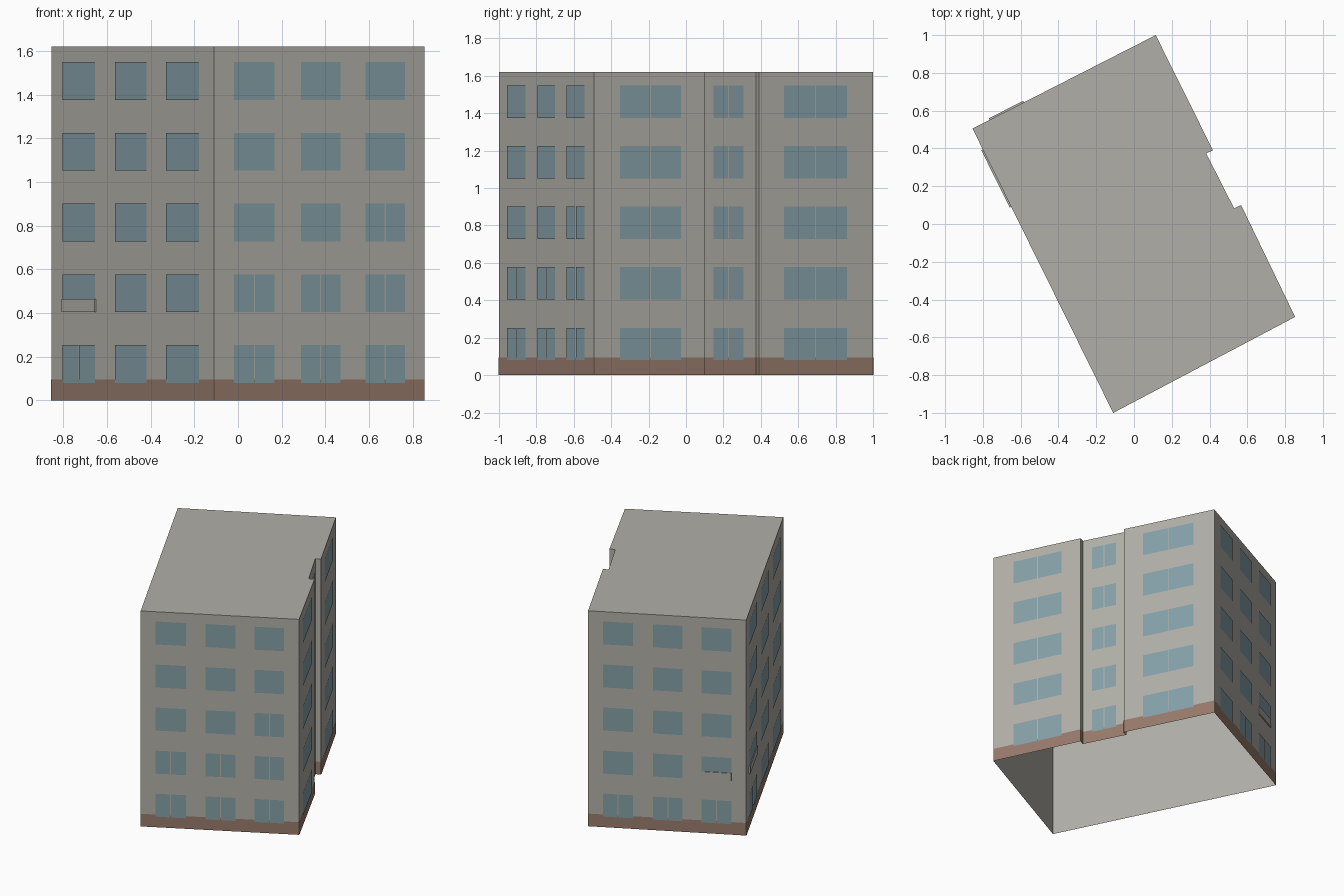
import bpy, bmesh
from mathutils import Vector

cube = bpy.data.objects.get("Cube")
if cube:
    bpy.data.objects.remove(cube, do_unlink=True)


def make_material(name, color):
    m = bpy.data.materials.new(name)
    m.use_nodes = True
    m.diffuse_color = (*color, 1)
    m.node_tree.nodes["Principled BSDF"].inputs["Base Color"].default_value = (*color, 1)
    return m


concrete = make_material("concrete grey", (0.44, 0.43, 0.39))
glass = make_material("window blue", (0.235, 0.35, 0.39))
brick = make_material("plinth brown", (0.31, 0.195, 0.15))

HEIGHT = 1.62
PLINTH = 0.095
STOREY = 0.324
SILL, HEAD = 0.08, 0.253

# Footprint corners, counter-clockwise from the front corner
front, right = Vector((-0.11, -1.0)), Vector((0.853, -0.492))
back, left = Vector((0.115, 1.0)), Vector((-0.855, 0.505))
notch = [Vector(p) for p in ((0.567, 0.10), (0.53, 0.083), (0.382, 0.374), (0.418, 0.39))]
corners = [front, right, *notch, back, left]


def add_object(name, bm, mat):
    mesh = bpy.data.meshes.new(name)
    bm.to_mesh(mesh)
    bm.free()
    mesh.materials.append(mat)
    obj = bpy.data.objects.new(name, mesh)
    bpy.context.collection.objects.link(obj)
    return obj


def wall_plate(bm, a, b, t0, t1, z0, z1, proud):
    """Upright rectangle on the wall from a to b, held just off its surface."""
    d = b - a
    out = Vector((d.y, -d.x)).normalized() * proud
    p, q = a + d * t0 + out, a + d * t1 + out
    pts = ((p, z0), (q, z0), (q, z1), (p, z1))
    return bm.faces.new([bm.verts.new((v.x, v.y, z)) for v, z in pts])


walls_list = list(zip(corners, corners[1:] + corners[:1]))

# Shell: walls and flat roof, open underneath
bm = bmesh.new()
low = [bm.verts.new((c.x, c.y, 0)) for c in corners]
high = [bm.verts.new((c.x, c.y, HEIGHT)) for c in corners]
for i in range(len(corners)):
    j = (i + 1) % len(corners)
    bm.faces.new((low[i], low[j], high[j], high[i]))
bm.faces.new(high)
add_object("walls_and_roof", bm, concrete)

# Plinth band around the foot of every wall
bm = bmesh.new()
for a, b in walls_list:
    wall_plate(bm, a, b, 0, 1, 0, PLINTH, 0.002)
add_object("plinth", bm, brick)

# Windows: spans along each wall, and how many storeys have split panes
end_spans = ((0.094, 0.286), (0.411, 0.599), (0.719, 0.906))
long_spans = ((0.074, 0.275), (0.396, 0.59), (0.711, 0.913))
facades = {
    "front": (front, right, end_spans, (2, 2, 3)),
    "right_front": (right, notch[0], ((0.23, 0.785),), (5,)),
    "right_recess": (notch[1], notch[2], ((0.21, 0.765),), (5,)),
    "right_back": (notch[3], back, ((0.215, 0.77),), (5,)),
    "back": (back, left, end_spans, (1, 1, 1)),
    "left": (left, front, long_spans, (1, 0, 0)),
}
for name, (a, b, spans, split) in facades.items():
    bm = bmesh.new()
    gap = 0.003 / (b - a).length
    for (t0, t1), split_storeys in zip(spans, split):
        mid = (t0 + t1) / 2
        for storey in range(5):
            z0, z1 = SILL + storey * STOREY, HEAD + storey * STOREY
            if storey < split_storeys:
                panes = ((t0, mid - gap), (mid + gap, t1))
            else:
                panes = ((t0, t1),)
            for s, e in panes:
                wall_plate(bm, a, b, s, e, z0, z1, 0.004)
    add_object(name + "_windows", bm, glass)

# Low guard panels across two windows beside the left corner
for name, a, b, span in (("back", back, left, end_spans[2]),
                         ("left", left, front, long_spans[0])):
    bm = bmesh.new()
    face = wall_plate(bm, a, b, *span, 0.405, 0.465, 0)
    d = b - a
    out = Vector((d.y, -d.x, 0)).normalized() * 0.009
    ext = bmesh.ops.extrude_face_region(bm, geom=[face])
    verts = [g for g in ext["geom"] if isinstance(g, bmesh.types.BMVert)]
    bmesh.ops.translate(bm, verts=verts, vec=out)
    bmesh.ops.recalc_face_normals(bm, faces=bm.faces)
    add_object(name + "_guard_panel", bm, concrete)
